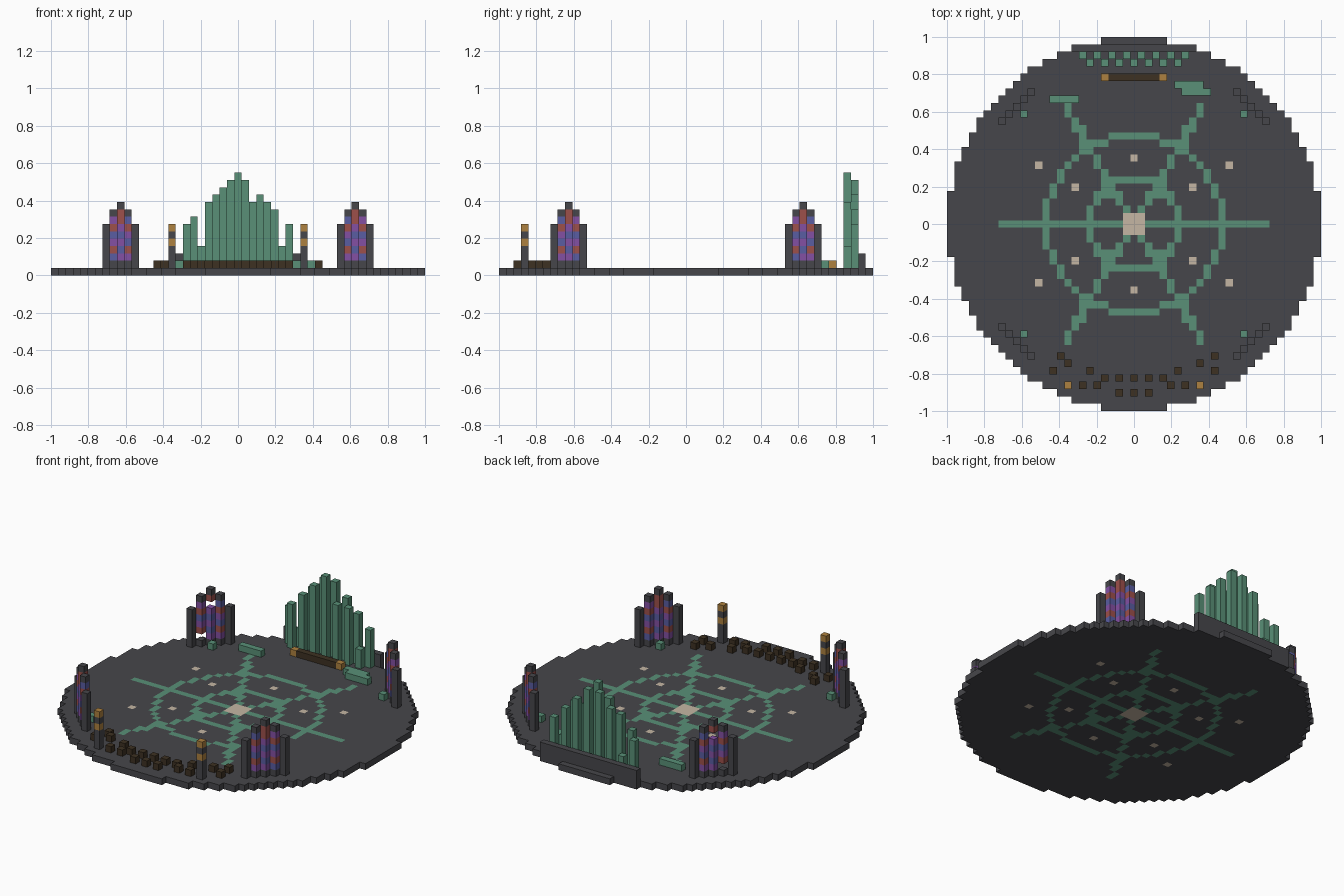
import bpy, bmesh, math
from mathutils import Vector

if "Cube" in bpy.data.objects:
    bpy.data.objects.remove(bpy.data.objects["Cube"])

U = 2 / 51  # block size

COLOURS = {
    "stone_grey": (0.062, 0.062, 0.07),
    "patina_green": (0.1, 0.28, 0.185),
    "dark_wood": (0.048, 0.031, 0.016),
    "brass": (0.42, 0.22, 0.05),
    "cream_stone": (0.56, 0.47, 0.37),
    "glass_red": (0.34, 0.08, 0.07),
    "glass_purple": (0.23, 0.08, 0.37),
    "glass_blue": (0.1, 0.11, 0.36),
}
MATS = {}
for mat_name, rgb in COLOURS.items():
    m = bpy.data.materials.new(mat_name)
    m.use_nodes = True
    m.diffuse_color = (*rgb, 1)
    m.node_tree.nodes["Principled BSDF"].inputs["Base Color"].default_value = (*rgb, 1)
    MATS[mat_name] = m


def build(name, cells):
    """Make one object from {(x, y, z): material name}, skipping hidden faces."""
    used = sorted(set(cells.values()))
    bm = bmesh.new()
    for cell, mat in cells.items():
        for axis in range(3):
            for sign in (-1, 1):
                n = Vector((0, 0, 0))
                n[axis] = sign
                if tuple(int(a + b) for a, b in zip(cell, n)) in cells:
                    continue
                s = Vector((0, 0, 0))
                s[(axis + 1) % 3] = 1
                t = n.cross(s)
                c = Vector(cell) + Vector((0, 0, 0.5)) + n / 2
                corners = (-s - t, s - t, s + t, t - s)
                f = bm.faces.new([bm.verts.new((c + k / 2) * U) for k in corners])
                f.material_index = used.index(mat)
    if name == "floor":
        bmesh.ops.remove_doubles(bm, verts=bm.verts, dist=U / 100)
    mesh = bpy.data.meshes.new(name)
    bm.to_mesh(mesh)
    bm.free()
    for mat in used:
        mesh.materials.append(MATS[mat])
    obj = bpy.data.objects.new(name, mesh)
    bpy.context.collection.objects.link(obj)
    return obj


def box(xs, ys, zs, mat):
    return {(x, y, z): mat for x in xs for y in ys for z in zs}


def span(a, b):
    return range(a, b + 1)


# Round floor with two inlaid rings
floor = {}
for x in span(-25, 25):
    for y in span(-25, 25):
        r = math.hypot(x, y)
        if r < 25.4:
            ring = abs(r - 6) < 0.5 or abs(r - 12) < 0.5
            floor[x, y, 0] = "patina_green" if ring else "stone_grey"
# Six inlaid spokes, mirrored from one quarter
for angle in (0, 60):
    for step in range(37):
        a = math.radians(angle)
        x, y = round(step / 2 * math.cos(a)), round(step / 2 * math.sin(a))
        for sx in (-1, 1):
            for sy in (-1, 1):
                floor[sx * x, sy * y, 0] = "patina_green"
for sy in (-1, 1):
    floor.update(box(span(-4, 4), [6 * sy], [0], "patina_green"))
    # Pale studs
    for x, y in ((0, 9), (8, 5), (13, 8)):
        floor[x, y * sy, 0] = floor[-x, y * sy, 0] = "cream_stone"
floor.update(box(span(-1, 1), span(-1, 1), [0], "cream_stone"))
build("floor", floor)

# Low wall behind the pipes
build("back_wall", box(span(-8, 8), [24], [1, 2], "stone_grey"))

# Two staggered rows of pipes
for x, top in zip(span(-7, 7), (7, 8, 4, 10, 11, 12, 13, 14, 13, 10, 11, 10, 9, 4, 7)):
    build("organ_pipe", box([x], [22 + x % 2], range(1, top), "patina_green"))

# Console with brass ends
console = box(span(-4, 4), [20], [1], "dark_wood")
console[-4, 20, 1] = console[4, 20, 1] = "brass"
build("console", console)

# Green benches
build("left_bench", {**box(span(6, 9), [19], [1], "patina_green"),
                     **box(span(7, 10), [18], [1], "patina_green")})
build("right_bench", box(span(-11, -8), [17], [1], "patina_green"))

# Curved rows of stools
stools = [(-10, -18), (-9, -19), (11, -18), (9, -19), (0, -21), (0, -23)]
for x, y in ((11, -20), (6, -20), (4, -21), (2, -21), (7, -22), (5, -22), (2, -23)):
    stools += [(x, y), (-x, y)]
for x, y in stools:
    build("stool", {(x, y, 1): "dark_wood"})

# Banded posts
for x in (-9, 9):
    post = box([x], [-22], span(1, 6), "stone_grey")
    post[x, -22, 4] = post[x, -22, 6] = "brass"
    build("banded_post", post)

# Stained glass windows set diagonally, with a small block before each
GLASS = {"r": "glass_red", "p": "glass_purple", "b": "glass_blue"}
PANES = ("prbprb", "pbpbprr", "brpbrp")  # bottom to top, per column
for sx in (-1, 1):
    for sy in (-1, 1):
        window = {}
        for i, top in zip(span(-2, 2), (7, 9, 10, 9, 7)):
            x, y = sx * (16 + i), sy * (16 - i)
            window.update(box([x], [y], range(1, top), "stone_grey"))
            if abs(i) < 2:
                for z, pane in enumerate(PANES[i + 1], 2):
                    window[x, y, z] = GLASS[pane]
        if sx < 0 < sy:  # two missing panes
            del window[-17, 15, 2], window[-16, 16, 7]
        build("stained_window", window)
        build("window_block", {(15 * sx, 15 * sy, 1): "patina_green"})
